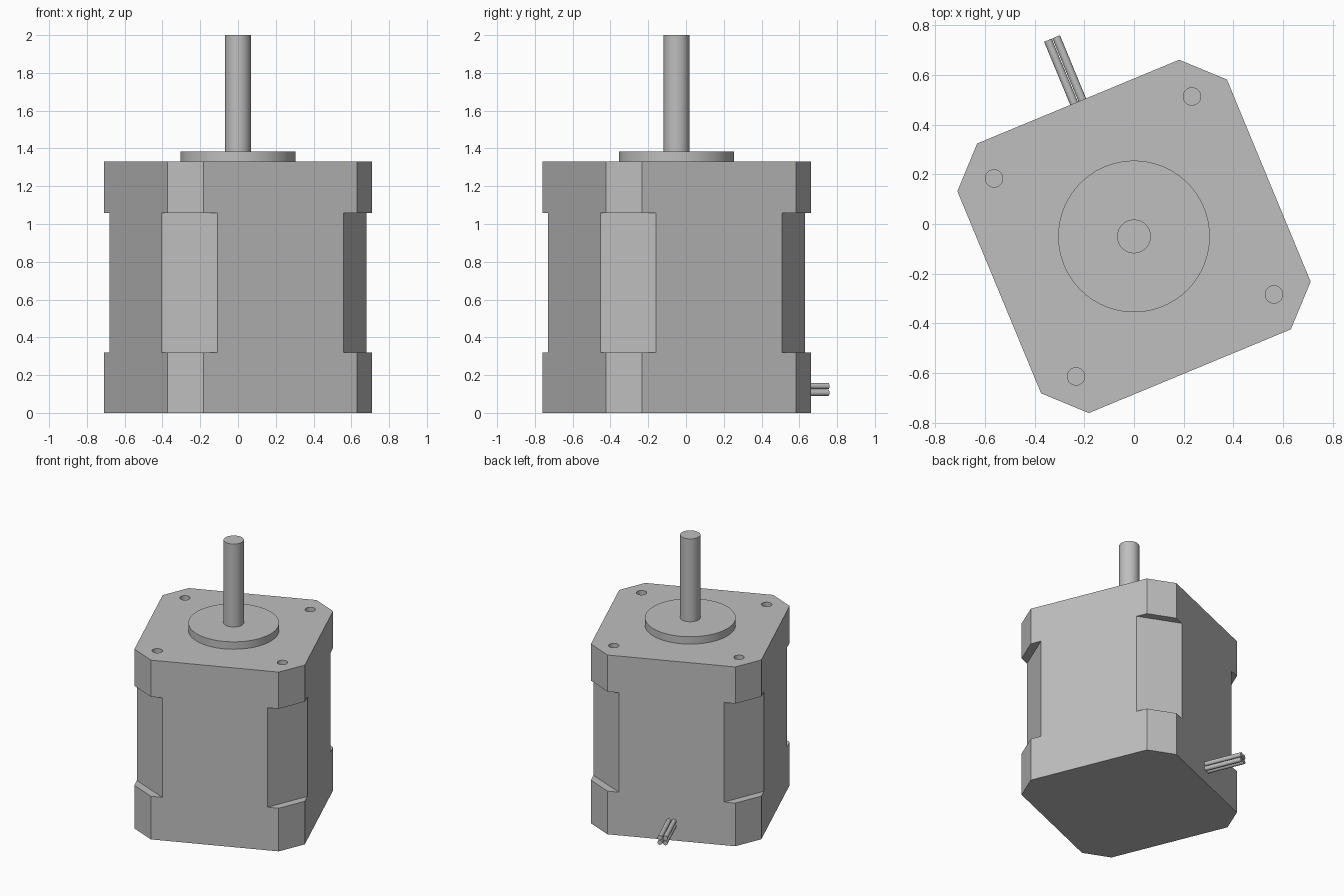
import bpy, bmesh, math
from mathutils import Matrix, Vector

if "Cube" in bpy.data.objects:
    bpy.data.objects.remove(bpy.data.objects["Cube"], do_unlink=True)

HALF = 0.587          # half width of the square body
TURN = Matrix.Translation((0, -0.05, 0)) @ Matrix.Rotation(math.radians(22.5), 4, "Z")

grey = bpy.data.materials.new("plain_grey")
grey.use_nodes = True
colour = (0.52, 0.52, 0.52, 1)
grey.diffuse_color = colour
grey.node_tree.nodes["Principled BSDF"].inputs["Base Color"].default_value = colour


def finish(name, bm, smooth=False):
    bmesh.ops.recalc_face_normals(bm, faces=bm.faces)
    mesh = bpy.data.meshes.new(name)
    bm.to_mesh(mesh)
    bm.free()
    mesh.materials.append(grey)
    ob = bpy.data.objects.new(name, mesh)
    bpy.context.collection.objects.link(ob)
    ob.matrix_world = TURN
    if smooth:
        bpy.ops.object.select_all(action="DESELECT")
        ob.select_set(True)
        bpy.context.view_layer.objects.active = ob
        bpy.ops.object.shade_smooth_by_angle(angle=math.radians(35))
    return ob


def cylinder(name, radius, start, end, sides=64):
    start, end = Vector(start), Vector(end)
    axis = end - start
    place = Matrix.Translation((start + end) / 2) @ axis.to_track_quat("Z", "Y").to_matrix().to_4x4()
    bm = bmesh.new()
    bmesh.ops.create_cone(bm, cap_ends=True, segments=sides, radius1=radius,
                          radius2=radius, depth=axis.length, matrix=place)
    return finish(name, bm, True)


def octagon(flat):
    """Square outline with cut corners; flat is half the straight edge."""
    points = []
    for quarter in range(4):
        spin = Matrix.Rotation(quarter * math.pi / 2, 3, "Z")
        points += [spin @ Vector((HALF, -flat, 0)), spin @ Vector((HALF, flat, 0))]
    return points


# Body: full end caps with deeper corner cuts along the middle
bm = bmesh.new()
levels = [(0, 0.44), (0.32, 0.44), (0.32, 0.362), (1.058, 0.362), (1.058, 0.44), (1.33, 0.44)]
rings = [[bm.verts.new(p + Vector((0, 0, z))) for p in octagon(flat)] for z, flat in levels]
for k, (low, high) in enumerate(zip(rings, rings[1:])):
    ledge = levels[k][0] == levels[k + 1][0]
    for i in range(8):
        j = (i + 1) % 8
        if ledge and i % 2 == 0:
            continue          # the straight sides stay flush
        bm.faces.new((low[i], low[j], high[j], high[i]))
# Straight sides are single flat faces that run past both ledges
for i in range(0, 8, 2):
    for f in [f for f in bm.faces if rings[0][i] in f.verts and rings[0][i + 1] in f.verts
              or rings[2][i] in f.verts and rings[2][i + 1] in f.verts
              or rings[5][i] in f.verts and rings[5][i + 1] in f.verts]:
        bm.faces.remove(f)
    bm.faces.new([r[i] for r in rings] + [r[i + 1] for r in reversed(rings)])
bm.faces.new(rings[0])
bm.faces.new(rings[-1])
body = finish("motor_body", bm)

# Mounting holes in the top corners
for i, (sx, sy) in enumerate([(1, 1), (-1, 1), (-1, -1), (1, -1)]):
    cutter = cylinder(f"hole_cutter_{i}", 0.035, (sx * 0.431, sy * 0.431, 1.21),
                      (sx * 0.431, sy * 0.431, 1.45), 32)
    mod = body.modifiers.new("mounting_hole", "BOOLEAN")
    mod.operation = "DIFFERENCE"
    mod.solver = "EXACT"
    mod.object = cutter
    bpy.ops.object.select_all(action="DESELECT")
    body.select_set(True)
    bpy.context.view_layer.objects.active = body
    bpy.ops.object.modifier_apply(modifier=mod.name)
    bpy.data.objects.remove(cutter, do_unlink=True)

# Round pilot boss and shaft
cylinder("pilot_boss", 0.305, (0, 0, 1.32), (0, 0, 1.385), 96)
cylinder("shaft", 0.068, (0, 0, 1.38), (0, 0, 2))

# Four lead wires leaving the back face
for i, (sx, sz) in enumerate([(1, 1), (-1, 1), (-1, -1), (1, -1)]):
    x, z = sx * 0.018, 0.124 + sz * 0.018
    cylinder(f"lead_wire_{i}", 0.0165, (x, HALF - 0.02, z), (x, 0.862, z), 24)
